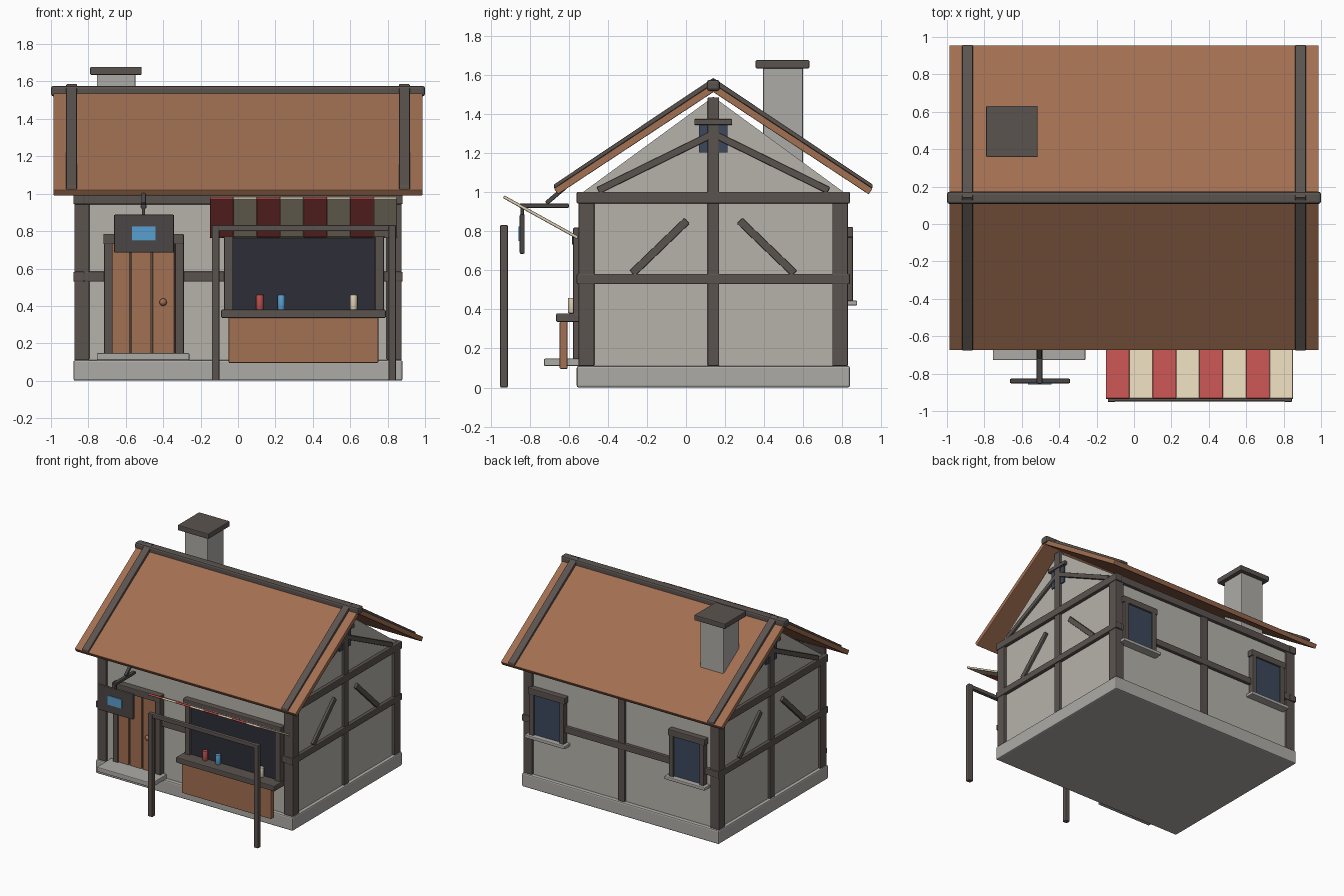
import bpy, bmesh, math
from mathutils import Vector

if "Cube" in bpy.data.objects:
    bpy.data.objects.remove(bpy.data.objects["Cube"])

def mat(name, r, g, b):
    m = bpy.data.materials.new(name)
    m.diffuse_color = (r, g, b, 1)
    m.use_nodes = True
    m.node_tree.nodes["Principled BSDF"].inputs["Base Color"].default_value = m.diffuse_color
    return m

PLASTER = mat("plaster", .47, .45, .41)
STONE = mat("stone", .42, .41, .385)
TIMBER = mat("dark_timber", .105, .088, .08)
WOOD = mat("brown_wood", .36, .16, .085)
GLASS = mat("window_glass", .045, .065, .11)
DARK = mat("dark_opening", .026, .027, .04)
RED = mat("red", .5, .08, .075)
CREAM = mat("cream", .72, .62, .45)
BLUE = mat("blue", .1, .35, .62)
IRON = mat("dark_iron", .07, .062, .06)

C = .135       # ridge line in y
SHIFT = .005   # centres the whole model

def finish(name, bm, m, bevel=0):
    bmesh.ops.recalc_face_normals(bm, faces=bm.faces)
    me = bpy.data.meshes.new(name)
    bm.to_mesh(me)
    bm.free()
    me.materials.append(m)
    ob = bpy.data.objects.new(name, me)
    bpy.context.collection.objects.link(ob)
    ob.location.y += SHIFT
    if bevel:
        mod = ob.modifiers.new("bevel", 'BEVEL')
        mod.width, mod.segments = bevel, 2
    return ob

def box(name, x, y, z, m, bevel=.006):
    """Box from (min, max) pairs."""
    bm = bmesh.new()
    bmesh.ops.create_cube(bm, size=1)
    for v in bm.verts:
        v.co = Vector([(a + b) / 2 + c * (b - a) for (a, b), c in zip((x, y, z), v.co)])
    return finish(name, bm, m, bevel)

def prism(name, pts, x, m, bevel=0):
    """Extrude a y-z outline along x."""
    bm = bmesh.new()
    f = bm.faces.new([bm.verts.new((x[0], *p)) for p in pts])
    r = bmesh.ops.extrude_face_region(bm, geom=[f])
    for v in r["geom"]:
        if isinstance(v, bmesh.types.BMVert):
            v.co.x = x[1]
    return finish(name, bm, m, bevel)

def strut(name, a, b, w, x, m):
    """Straight bar in the y-z plane from a to b, width w."""
    a, b = Vector(a), Vector(b)
    d = (b - a).normalized()
    n = Vector((-d.y, d.x)) * w / 2
    return prism(name, [a + n, b + n, b - n, a - n], x, m, .005)

def round_part(name, loc, r, h, m):
    bm = bmesh.new()
    bmesh.ops.create_cone(bm, cap_ends=True, segments=16, radius1=r, radius2=r, depth=h)
    bmesh.ops.translate(bm, verts=bm.verts, vec=loc)
    ob = finish(name, bm, m, .006)
    for p in ob.data.polygons:
        p.use_smooth = len(p.vertices) == 4
    return ob

# Body and plinth
box("plinth", (-.88, .88), (C - .7, C + .7), (0, .11), STONE, .01)
prism("walls", [(C - .67, .1), (C + .67, .1), (C + .67, 1), (C, 1.49), (C - .67, 1)],
      (-.853, .853), PLASTER)

# Timber frame
for sx in (-1, 1):
    for sy in (-1, 1):
        x, y = sx * .835, C + sy * .65
        box("corner_post", (x - .04, x + .04), (y - .04, y + .04), (.11, .97), TIMBER)
for name, z in (("middle_beam", (.53, .583)), ("top_beam", (.943, 1.003))):
    for s in (-1, 1):
        box(name + "_side", sorted((s * .82, s * .88)), (C - .7, C + .7), z, TIMBER)
        y = C + s * .67
        box(name + "_long", (-.878, .878), (y - .025, y + .025), z, TIMBER)
box("back_post", (-.03, .03), (C + .64, C + .69), (.11, .97), TIMBER)
for s in (-1, 1):
    x = sorted((s * .83, s * .872))
    box("gable_post", x, (C - .03, C + .03), (.11, 1.487), TIMBER)
    for t in (-1, 1):
        strut("gable_brace", (C + t * .59, 1.01), (C + t * .01, 1.295), .036, x, TIMBER)
        strut("wall_brace", (C + t * .415, .585), (C + t * .135, .855), .04, x, TIMBER)
    # Attic window behind the post
    box("attic_glass", sorted((s * .84, s * .862)), (C - .073, C + .073), (1.205, 1.35), GLASS, 0)
    box("attic_lintel", sorted((s * .84, s * .88)), (C - .097, C + .097), (1.345, 1.376), TIMBER)

# Roof slabs, rake trims, ridge
RUN, EAVE, PEAK = .816, 1.02, 1.557
ang = math.atan2(PEAK - EAVE, RUN)
sn, cs = math.sin(ang), math.cos(ang)
def roof_layer(name, side, lo, hi, x, m):
    def pts(h):
        return (RUN - h * sn * (h < 0) * -1 if h < 0 else RUN, EAVE + h * cs), (0, PEAK + h / cs)
    (ye, ze), (yr, zr) = pts(lo)
    (ye2, ze2), (yr2, zr2) = pts(hi)
    prism(name, [(C + side * a, b) for a, b in ((ye, ze), (ye2, ze2), (yr2, zr2), (yr, zr))], x, m, .004)
for s in (-1, 1):
    roof_layer("roof_slab", s, -.036, 0, (-.987, .987), WOOD)
    for x in (-.89, .89):
        roof_layer("rake_trim", s, 0, .025, (x - .029, x + .029), TIMBER)
box("ridge_beam", (-1, 1), (C - .033, C + .033), (1.52, 1.577), TIMBER, .014)

# Chimney
box("chimney", (-.755, -.548), (.39, .595), (1.15, 1.64), STONE)
box("chimney_cap", (-.79, -.515), (.352, .627), (1.635, 1.678), TIMBER)

# Back windows
for x in (-.6, .65):
    box("window_glass", (x - .13, x + .13), (.79, .838), (.45, .78), GLASS, 0)
    for s in (-1, 1):
        j = x + s * .135
        box("window_jamb", (j - .02, j + .02), (.79, .85), (.44, .8), TIMBER)
    box("window_lintel", (x - .165, x + .165), (.79, .852), (.77, .822), TIMBER)
    box("window_sill", (x - .18, x + .18), (.79, .872), (.42, .446), STONE)

# Door
box("door_backing", (-.68, -.335), (-.562, -.52), (.14, .75), TIMBER, 0)
for a, b in ((-.675, -.579), (-.571, -.464), (-.456, -.34)):
    box("door_plank", (a, b), (-.572, -.53), (.145, .75), WOOD, .004)
for x in (-.693, -.313):
    box("door_jamb", (x - .023, x + .023), (-.583, -.52), (.14, .75), TIMBER)
box("door_lintel", (-.72, -.29), (-.588, -.52), (.73, .785), TIMBER)
box("door_step", (-.755, -.26), (-.733, -.54), (.11, .148), STONE)
bm = bmesh.new()
bmesh.ops.create_uvsphere(bm, u_segments=14, v_segments=8, radius=.02)
bmesh.ops.translate(bm, verts=bm.verts, vec=(-.4, -.585, .42))
for f in bm.faces:
    f.smooth = True
finish("door_knob", bm, WOOD)

# Hanging sign
box("sign_board", (-.663, -.342), (-.857, -.832), (.685, .888), IRON)
box("sign_plate", (-.567, -.44), (-.864, -.856), (.75, .825), BLUE, .002)
box("sign_arm", (-.52, -.49), (-.86, -.605), (.92, .943), IRON)
box("sign_hanger", (-.513, -.497), (-.852, -.836), (.88, .93), IRON, .003)
strut("sign_brace", (-.72, .945), (-.62, 1.03), .022, (-.517, -.493), IRON)

# Shop window and counter
box("shop_opening", (-.03, .74), (-.565, -.52), (.37, .775), DARK, 0)
for x in (-.05, .757):
    box("shop_jamb", (x - .024, x + .024), (-.583, -.52), (.37, .79), TIMBER)
box("shop_lintel", (-.09, .79), (-.583, -.52), (.768, .82), TIMBER)
box("counter_top", (-.09, .79), (-.67, -.545), (.336, .38), TIMBER)
box("counter_front", (-.05, .75), (-.652, -.612), (.095, .34), WOOD)
for name, x, m in (("red_jar", .117, RED), ("blue_jar", .232, BLUE), ("cream_jar", .618, CREAM)):
    round_part(name, (x, -.59, .42), .02, .08, m)

# Striped awning with its stand
for i in range(8):
    x = -.15 + i * .125
    strut("awning_stripe", (-.94, .978), (-.56, .768), .016, (x, x + .125), CREAM if i % 2 else RED)
for x in (-.12, .825):
    box("awning_post", (x - .02, x + .02), (-.957, -.918), (0, .833), TIMBER)
box("awning_bar", (-.14, .845), (-.953, -.922), (.8, .832), TIMBER)
